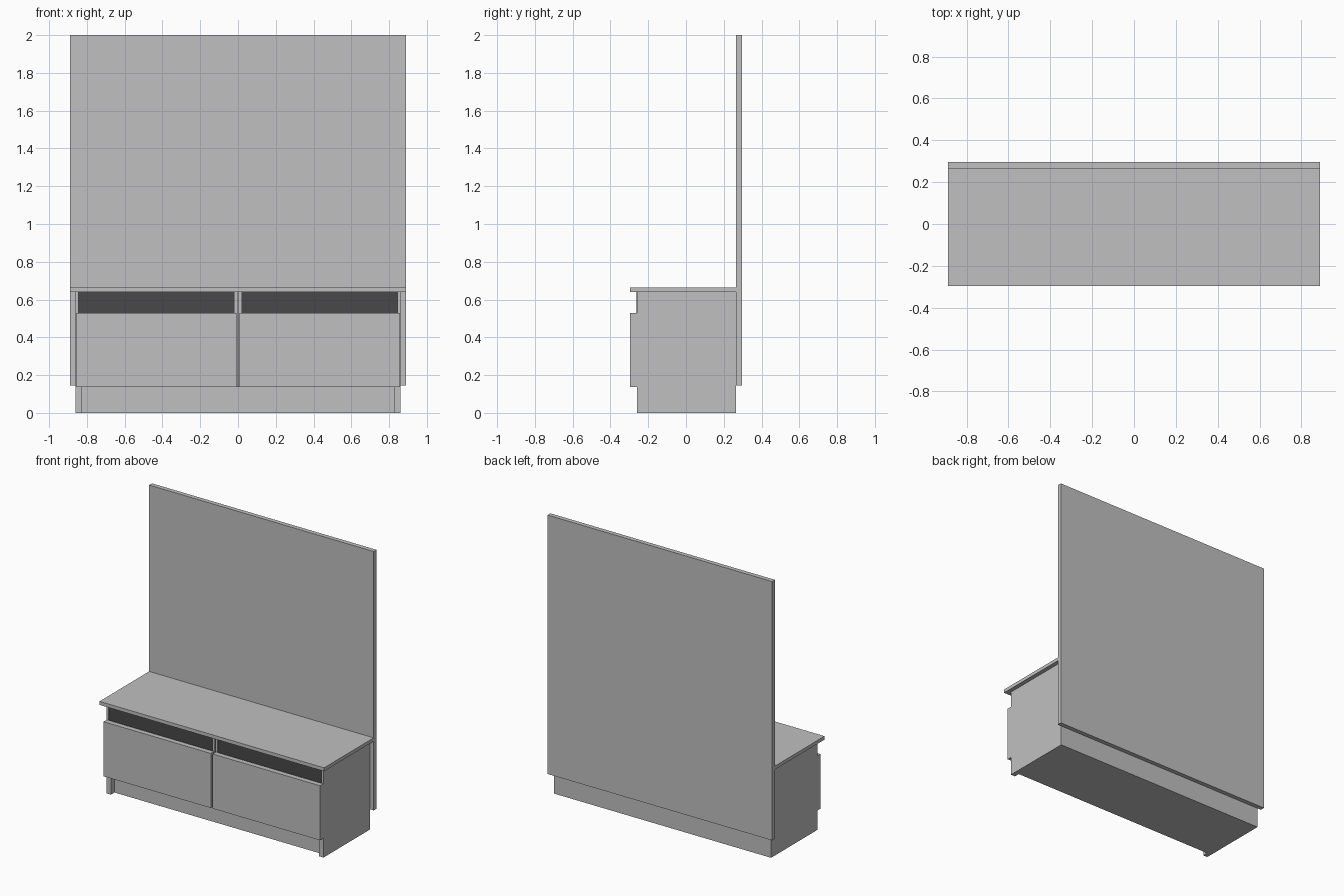
import bpy

default = bpy.data.objects.get("Cube")
if default:
    bpy.data.objects.remove(default, do_unlink=True)


def material(name, value):
    mat = bpy.data.materials.new(name)
    mat.use_nodes = True
    colour = (value, value, value, 1)
    mat.diffuse_color = colour
    mat.node_tree.nodes["Principled BSDF"].inputs["Base Color"].default_value = colour
    return mat


GREY = material("light grey", 0.53)
DARK = material("dark grey", 0.065)


def box(name, x, y, z, mat=GREY):
    """Box between the given (low, high) limits on each axis."""
    lows, highs = zip(x, y, z)
    bpy.ops.mesh.primitive_cube_add(size=1)
    obj = bpy.context.object
    obj.name = name
    for v in obj.data.vertices:
        v.co = [hi if c > 0 else lo for c, lo, hi in zip(v.co, lows, highs)]
    obj.data.materials.append(mat)
    return obj


# Heights and depths shared by the parts
FRONT, CARCASS_FRONT, WALL, BACK = -0.297, -0.26, 0.265, 0.297
PLINTH_TOP, DRAWER_TOP, CARCASS_TOP, COUNTER_TOP = 0.137, 0.528, 0.64, 0.665

# Tall back board and counter top
box("back_board", (-0.89, 0.89), (WALL, BACK), (0.145, 2))
box("counter_top", (-0.89, 0.89), (FRONT, WALL), (CARCASS_TOP, COUNTER_TOP))

# Carcass body below the niches, with a recessed plinth
box("plinth", (-0.83, 0.83), (-0.22, WALL), (0, PLINTH_TOP))
box("drawer_body", (-0.845, 0.845), (CARCASS_FRONT + 0.005, WALL), (PLINTH_TOP, DRAWER_TOP - 0.005))
box("centre_divider", (-0.02, 0.02), (CARCASS_FRONT, WALL), (PLINTH_TOP, CARCASS_TOP))
box("centre_seam", (-0.003, 0.003), (CARCASS_FRONT - 0.003, CARCASS_FRONT),
    (PLINTH_TOP, CARCASS_TOP), DARK)

# Parts repeated on both halves
for side, sign in (("left", 1), ("right", -1)):
    def span(a, b):
        return tuple(sorted((sign * a, sign * b)))

    box(side + "_side_panel", span(0.845, 0.86), (CARCASS_FRONT, WALL), (0, CARCASS_TOP))
    box(side + "_foot", span(0.825, 0.845), (CARCASS_FRONT, WALL), (0, PLINTH_TOP))
    box(side + "_drawer_front", span(0.007, 0.858), (FRONT, CARCASS_FRONT), (PLINTH_TOP, DRAWER_TOP))
    box(side + "_niche_panel", span(0.02, 0.845), (CARCASS_FRONT + 0.01, WALL),
        (DRAWER_TOP - 0.005, CARCASS_TOP), DARK)
